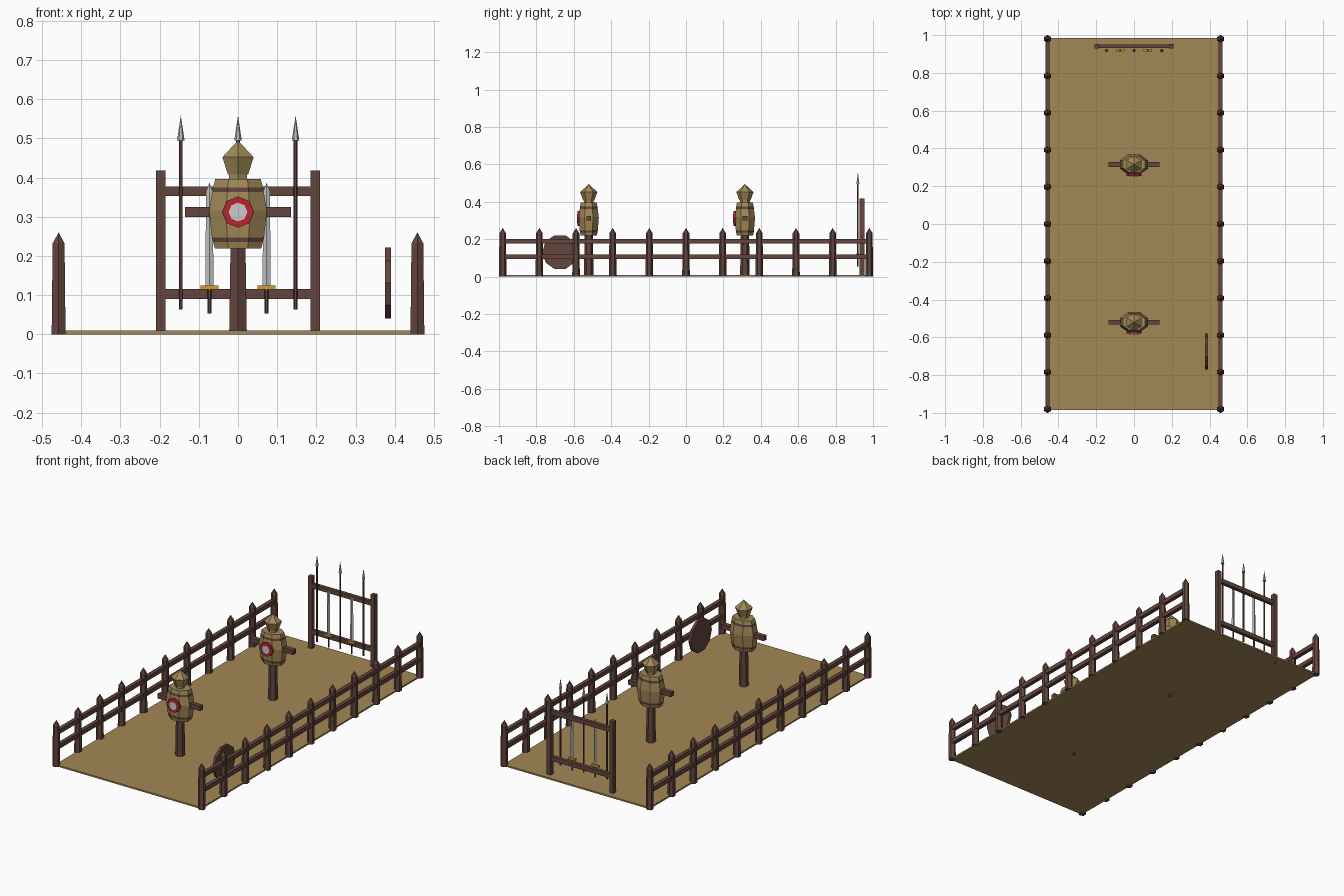
import bpy, bmesh, math
from mathutils import Matrix

if "Cube" in bpy.data.objects:
    bpy.data.objects.remove(bpy.data.objects["Cube"])


def mat(name, r, g, b):
    m = bpy.data.materials.new(name)
    m.diffuse_color = (r, g, b, 1)
    m.use_nodes = True
    m.node_tree.nodes["Principled BSDF"].inputs["Base Color"].default_value = m.diffuse_color
    return m


WOOD = mat("brown wood", 0.125, 0.06, 0.047)
SAND = mat("sand", 0.36, 0.245, 0.093)
STRAW = mat("straw", 0.36, 0.25, 0.095)
RED = mat("red paint", 0.5, 0.018, 0.027)
WHITE = mat("white paint", 0.6, 0.6, 0.62)
STEEL = mat("steel", 0.5, 0.52, 0.52)
GOLD = mat("gold", 0.65, 0.34, 0.025)


def finish(name, bm, *mats):
    bmesh.ops.recalc_face_normals(bm, faces=bm.faces)
    me = bpy.data.meshes.new(name)
    bm.to_mesh(me)
    bm.free()
    for m in mats:
        me.materials.append(m)
    ob = bpy.data.objects.new(name, me)
    bpy.context.collection.objects.link(ob)
    return ob


def box(name, lo, hi, m):
    bm = bmesh.new()
    bmesh.ops.create_cube(bm, size=1)
    for v in bm.verts:
        v.co = [(a + b) / 2 + c * (b - a) for a, b, c in zip(lo, hi, v.co)]
    return finish(name, bm, m)


def lathe(name, profile, n, loc, mats, phase=0.0, sy=1.0, rot=None, pick=None):
    """Stack of n-sided rings from (radius, height) pairs; radius 0 makes a point."""
    bm = bmesh.new()
    rings = []
    for r, z in profile:
        k = n if r > 0 else 1
        rings.append([bm.verts.new((r * math.cos(phase + 2 * math.pi * i / n),
                                    sy * r * math.sin(phase + 2 * math.pi * i / n), z))
                      for i in range(k)])
    for a, b in zip(rings, rings[1:]):
        for i in range(n):
            j = (i + 1) % n
            if len(b) == 1:
                f = bm.faces.new((a[i], a[j], b[0]))
            else:
                f = bm.faces.new((a[i], a[j], b[j], b[i]))
            if pick:
                f.material_index = pick(f.calc_center_median().z)
    for r in (rings[0], rings[-1]):
        if len(r) > 1:
            bm.faces.new(r)
    if rot:
        bm.transform(rot)
    bm.transform(Matrix.Translation(loc))
    return finish(name, bm, *mats)


# yard floor
box("yard_floor", (-0.46, -0.985, 0), (0.46, 0.985, 0.009), SAND)

# fences on both long sides
for s in (-1, 1):
    x = 0.458 * s
    for i in range(11):
        lathe("fence_post", [(0.0205, 0), (0.0175, 0.232), (0, 0.26)], 6,
              (x, -0.98 + 0.196 * i, 0), [WOOD], math.pi / 2)
    for z in (0.106, 0.19):
        box("fence_rail", (x - 0.011, -0.98, z - 0.012), (x + 0.011, 0.98, z + 0.012), WOOD)

# training dummies
TO_FRONT = Matrix.Rotation(math.pi / 2, 4, 'X')
for y in (-0.52, 0.315):
    lathe("dummy_pole", [(0.026, 0), (0.022, 0.23)], 6, (0, y, 0), [WOOD], math.pi / 2)
    lathe("dummy_body", [(0.064, 0.219), (0.069, 0.235), (0.072, 0.247), (0.08, 0.316),
                         (0.071, 0.363), (0.069, 0.375), (0.063, 0.396)], 8, (0, y, 0),
          [STRAW, WOOD], math.pi / 8, 0.73,
          pick=lambda z: int(0.235 < z < 0.247 or 0.363 < z < 0.375))
    lathe("dummy_neck", [(0.026, 0.39), (0.026, 0.41)], 6, (0, y, 0), [STRAW], math.pi / 2)
    lathe("dummy_head", [(0.03, 0.408), (0.046, 0.452), (0, 0.495)], 6, (0, y, 0),
          [STRAW], math.pi / 2)
    box("dummy_arms", (-0.135, y - 0.013, 0.299), (0.135, y + 0.013, 0.325), WOOD)
    lathe("target_ring", [(0.04, 0), (0.04, 0.012)], 8, (0, y - 0.049, 0.312),
          [RED], rot=TO_FRONT)
    lathe("target_centre", [(0.024, 0), (0.024, 0.006)], 8, (0, y - 0.058, 0.312),
          [WHITE], rot=TO_FRONT)

# weapon rack
RY = 0.941
for s in (-1, 1):
    box("rack_post", (0.197 * s - 0.0125, RY - 0.0125, 0), (0.197 * s + 0.0125, RY + 0.0125, 0.418), WOOD)
for z in (0.103, 0.365):
    box("rack_rail", (-0.197, RY - 0.010, z - 0.0125), (0.197, RY + 0.010, z + 0.0125), WOOD)

# spears
WY = 0.919
for x in (-0.146, 0, 0.147):
    lathe("spear_shaft", [(0.0048, 0.063), (0.0048, 0.5)], 6, (x, WY, 0), [WOOD])
    lathe("spear_tip", [(0.0095, 0.495), (0, 0.559)], 6, (x, WY, 0), [STEEL])

# swords standing hilt down
for x in (-0.073, 0.073):
    lathe("sword_grip", [(0.0048, 0.053), (0.0048, 0.116)], 6, (x, WY, 0), [WOOD])
    box("sword_guard", (x - 0.023, WY - 0.007, 0.114), (x + 0.023, WY + 0.007, 0.125), GOLD)
    lathe("sword_blade", [(0.0105, 0.124), (0.0085, 0.365), (0, 0.387)], 4,
          (x, WY, 0), [STEEL], 0, 0.35)

# round shield leaning by the fence
lathe("shield", [(0.095, -0.0075), (0.095, 0.0075)], 10, (0.383, -0.674, 0.131), [WOOD],
      math.pi / 2, rot=Matrix.Rotation(math.pi / 2, 4, 'Y'))
